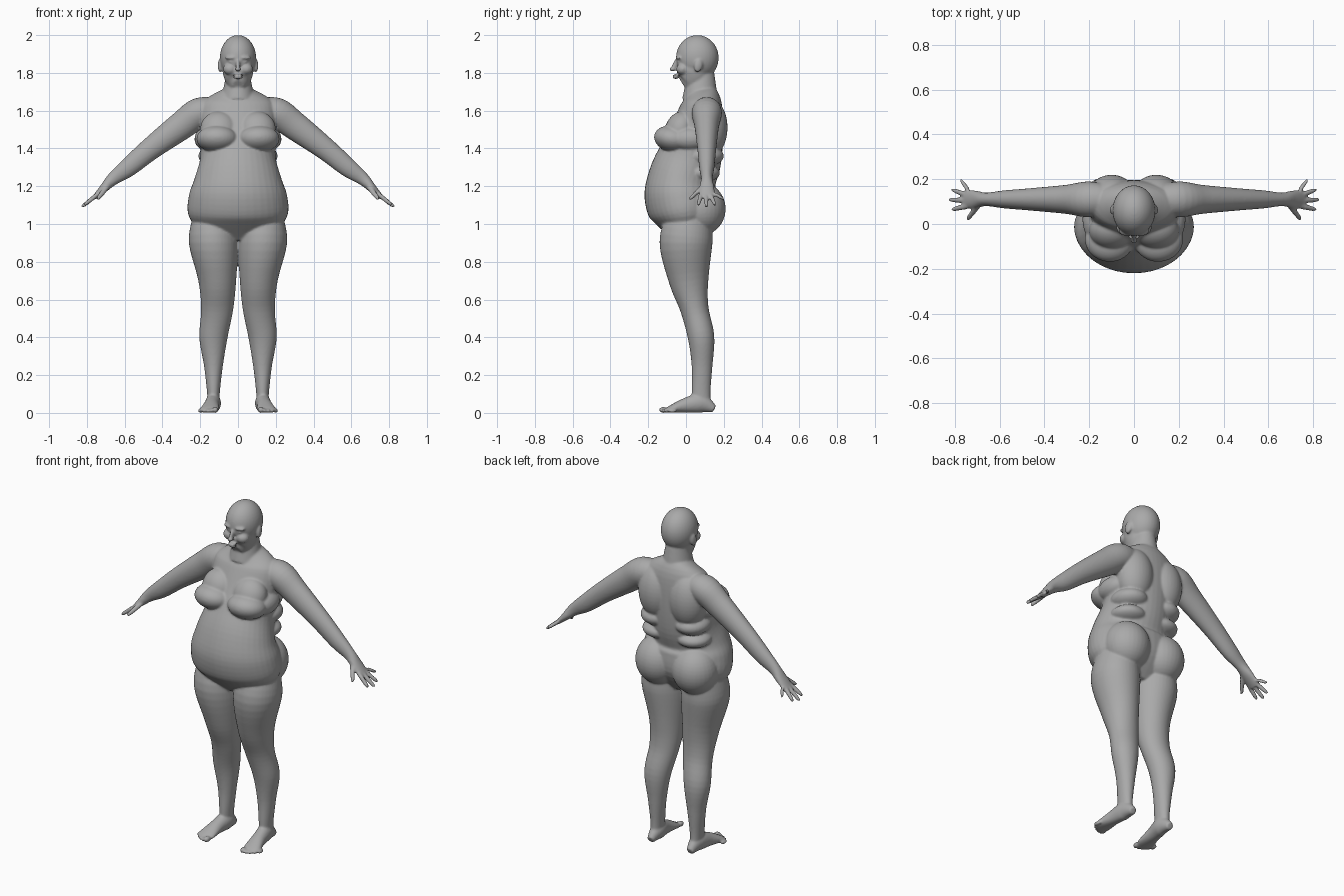
import bpy
import bmesh
import math
from mathutils import Vector, Matrix

if "Cube" in bpy.data.objects:
    bpy.data.objects.remove(bpy.data.objects["Cube"], do_unlink=True)

SIDEWAYS, BACKWARD = Vector.Fill(3, 0), Vector.Fill(3, 0)
SIDEWAYS.x = BACKWARD.y = 1
SEGMENTS, STEPS = 40, 5
bm = bmesh.new()


def smooth_stations(stations):
    """Subdivide a list of stations along a Catmull-Rom spline."""
    points = [Vector(station) for station in stations]
    last = len(points) - 1
    result = []
    for index in range(last):
        start, end = points[index], points[index + 1]
        leave = (end - points[max(index - 1, 0)]) / 2
        arrive = (points[min(index + 2, last)] - start) / 2
        for step in range(STEPS):
            t = step / STEPS
            ease = t * t * (3 - 2 * t)
            result.append(start.lerp(end, ease) + leave * (t * (1 - t) ** 2)
                          - arrive * (t * t * (1 - t)))
    return result + [points[-1]]


def loft(stations, side):
    """Closed tube; a station is x, y, z, half size along side, half size across it."""
    stations = smooth_stations(stations)
    centres = [station.to_3d() if len(station) < 4 else Vector(station[:3])
               for station in stations]
    last = len(centres) - 1
    rings = []
    for index, station in enumerate(stations):
        direction = centres[min(index + 1, last)] - centres[max(index - 1, 0)]
        across = direction.cross(side).normalized()
        ring = []
        for segment in range(SEGMENTS):
            angle = math.tau * segment / SEGMENTS
            offset = side * math.cos(angle) * station[3] + across * math.sin(angle) * station[4]
            ring.append(bm.verts.new(centres[index] + offset))
        rings.append(ring)
    for lower, upper in zip(rings, rings[1:]):
        for segment in range(SEGMENTS):
            after = (segment + 1) % SEGMENTS
            bm.faces.new((lower[segment], lower[after], upper[after], upper[segment]))
    bm.faces.new(rings[0])
    bm.faces.new(rings[-1])


def column(stations):
    """Upright tube; a station is z, centre x, half width, front y, back y."""
    loft([(x, (front + back) / 2, z, width, (back - front) / 2)
          for z, x, width, front, back in stations], SIDEWAYS)


def ellipsoid(centre, radii, tilt=0, turn=0):
    """Ellipsoid tilted about x, then turned about z."""
    placement = (Matrix.Translation(centre) @ Matrix.Rotation(turn, 4, "Z")
                 @ Matrix.Rotation(tilt, 4, "X") @ Matrix.Diagonal((*radii, 1)))
    bmesh.ops.create_uvsphere(bm, u_segments=32, v_segments=20, radius=1, matrix=placement)


def finger(base, tip, radius):
    """Tapered, round-ended digit of the hand."""
    base, tip = Vector(base), Vector(tip)
    loft([(*base.lerp(tip, along), radius * scale, radius * scale)
          for along, scale in ((0, 1), (.5, 1), (.9, .8), (1, .4))], BACKWARD)


def build_trunk():
    column([(1.71, 0, .08, 0, .15), (1.64, 0, .19, -.02, .19), (1.5, 0, .2, -.08, .2),
            (1.35, 0, .2, -.15, .19), (1.24, 0, .23, -.2, .16), (1.15, 0, .26, -.22, .17),
            (1.04, 0, .26, -.18, .17), (.92, 0, .17, -.07, .08)])
    # Neck
    column([(1.8, 0, .06, .01, .15), (1.66, 0, .09, -.02, .17)])


def build_head():
    # Skull and jaw
    ellipsoid(centre=(0, .06, 1.88), radii=(.096, .113, .12))
    column([(1.87, 0, .08, -.04, .1), (1.8, 0, .08, -.05, .13),
            (1.75, 0, .06, -.06, .09), (1.73, 0, .03, -.05, .03)])
    # Nose and lips
    ellipsoid(centre=(0, -.06, 1.84), radii=(.011, .014, .035), tilt=-.4)
    ellipsoid(centre=(0, -.07, 1.82), radii=(.015, .019, .012))
    for height in (1.787, 1.774):
        ellipsoid(centre=(0, -.055, height), radii=(.026, .017, .006))


def build_side_of_face():
    # Brow, eye, cheek and ear
    ellipsoid(centre=(.04, -.04, 1.88), radii=(.03, .014, .009), turn=.3)
    ellipsoid(centre=(.035, -.034, 1.858), radii=(.015, .014, .008), turn=.3)
    ellipsoid(centre=(.045, -.02, 1.82), radii=(.035, .03, .03), turn=.5)
    ellipsoid(centre=(.094, .066, 1.84), radii=(.013, .023, .037), tilt=-.2, turn=.2)


def build_side_of_trunk():
    # Breast
    ellipsoid(centre=(.11, -.07, 1.45), radii=(.11, .1, .07), tilt=-.2, turn=.1)
    ellipsoid(centre=(.1, -.03, 1.5), radii=(.1, .08, .1), tilt=-.4)
    ellipsoid(centre=(.17, .02, 1.45), radii=(.06, .1, .06))
    # Shoulder blade, two back rolls and buttock
    ellipsoid(centre=(.1, .12, 1.51), radii=(.11, .1, .16))
    ellipsoid(centre=(.11, .09, 1.36), radii=(.1, .11, .06))
    ellipsoid(centre=(.11, .08, 1.27), radii=(.1, .1, .05))
    ellipsoid(centre=(.12, .08, 1.08), radii=(.13, .13, .14), turn=-.2)


def build_leg():
    column([(1.04, .13, .11, -.1, .14), (.9, .13, .13, -.14, .14), (.7, .11, .1, -.09, .12),
            (.55, .11, .085, -.03, .12), (.4, .13, .075, .01, .15), (.25, .13, .05, .03, .14),
            (.12, .13, .035, .03, .13), (.04, .13, .03, .03, .13)])
    # Foot, resting on the ground, with five toes
    loft([(x, y, height, width, height) for x, y, width, height in
          ((.13, .15, .02, .02), (.13, .08, .04, .05), (.14, 0, .04, .04),
           (.15, -.08, .05, .02), (.15, -.11, .04, .01))], SIDEWAYS)
    for toe in range(5):
        radius = .011 if toe else .016
        ellipsoid(centre=(.12 + toe * .02, -.12 + toe * toe * .003, radius),
                  radii=(radius, .024, radius), turn=.1)


def build_arm():
    depth = .11
    loft([(x, depth, z, thick, tall) for x, z, thick, tall in
          ((.1, 1.6, .06, .06), (.2, 1.59, .08, .08), (.3, 1.52, .065, .075),
           (.46, 1.4, .05, .06), (.58, 1.3, .04, .05), (.66, 1.24, .03, .035),
           (.71, 1.19, .04, .023), (.76, 1.14, .04, .012))], BACKWARD)
    # Thumb, then four fingers spread in a fan
    finger(base=(.69, .09, 1.2), tip=(.745, .02, 1.13), radius=.014)
    for digit in range(4):
        base = Vector((.74, .08 + digit * .024, 1.16))
        tip_x = .827 - .013 * (digit - 1) ** 2
        tip = (tip_x, base.y - .015 + digit * .02, base.z - (tip_x - base.x) * .8)
        finger(base, tip, radius=.012)


def mirror_to_right(vertices):
    faces = {face for vertex in vertices for face in vertex.link_faces}
    copied = bmesh.ops.duplicate(bm, geom=[*vertices, *faces])["geom"]
    for element in copied:
        if isinstance(element, bmesh.types.BMVert):
            element.co.x = -element.co.x


# Central parts, then the left parts and their mirror image
build_trunk()
build_head()
central_vertices = set(bm.verts)
build_side_of_face()
build_side_of_trunk()
build_leg()
build_arm()
mirror_to_right([vertex for vertex in bm.verts if vertex not in central_vertices])
bmesh.ops.recalc_face_normals(bm, faces=bm.faces)

mesh = bpy.data.meshes.new("body")
bm.to_mesh(mesh)
bm.free()
body = bpy.data.objects.new("body", mesh)
bpy.context.collection.objects.link(body)
bpy.context.view_layer.objects.active = body
body.select_set(True)

# Fuse the parts into one skin and soften the joins
fuse = body.modifiers.new("fuse", "REMESH")
fuse.mode = "VOXEL"
fuse.voxel_size = .006
soften = body.modifiers.new("soften", "SMOOTH")
soften.iterations = 6
for modifier in (fuse.name, soften.name):
    bpy.ops.object.modifier_apply(modifier=modifier)
bpy.ops.object.shade_smooth()

# One plain colour
skin = bpy.data.materials.new("plain grey")
skin.use_nodes = True
skin.diffuse_color = (.4, .4, .4, 1)
skin.node_tree.nodes["Principled BSDF"].inputs["Base Color"].default_value = skin.diffuse_color
body.data.materials.clear()
body.data.materials.append(skin)
